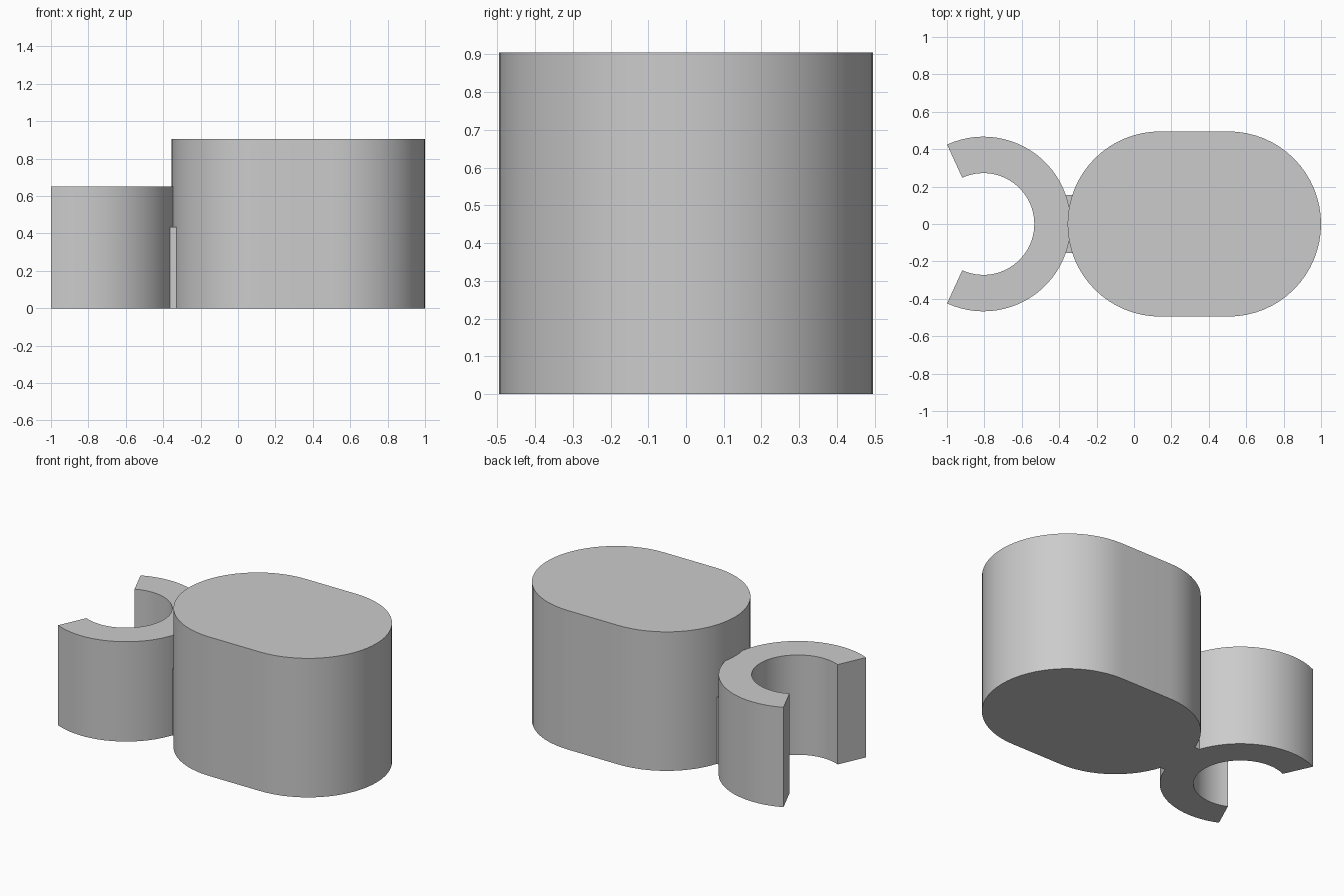
import bpy, bmesh
from math import cos, sin, pi, radians

cube = bpy.data.objects.get("Cube")
if cube:
    bpy.data.objects.remove(cube, do_unlink=True)

grey = bpy.data.materials.new("light_grey")
grey.use_nodes = True
colour = (0.6, 0.6, 0.6, 1)
grey.diffuse_color = colour
grey.node_tree.nodes["Principled BSDF"].inputs["Base Color"].default_value = colour


def arc(cx, radius, start, end, steps):
    """Points on an arc centred on (cx, 0), angles in degrees."""
    angles = [radians(start + (end - start) * i / steps) for i in range(steps + 1)]
    return [(cx + radius * cos(a), radius * sin(a)) for a in angles]


def prism(name, outline, height):
    """Extrude a counter-clockwise outline up from the floor."""
    bm = bmesh.new()
    base = bm.faces.new([bm.verts.new((x, y, 0)) for x, y in outline])
    top = bmesh.ops.extrude_face_region(bm, geom=[base], use_keep_orig=True)["geom"]
    bmesh.ops.translate(bm, vec=(0, 0, height),
                        verts=[v for v in top if isinstance(v, bmesh.types.BMVert)])
    bmesh.ops.recalc_face_normals(bm, faces=bm.faces)
    mesh = bpy.data.meshes.new(name)
    bm.to_mesh(mesh)
    bm.free()
    mesh.materials.append(grey)
    obj = bpy.data.objects.new(name, mesh)
    bpy.context.collection.objects.link(obj)
    bpy.ops.object.select_all(action="DESELECT")
    obj.select_set(True)
    bpy.context.view_layer.objects.active = obj
    bpy.ops.object.shade_smooth_by_angle(angle=radians(30))
    return obj


# Main body: solid block with two rounded ends
prism("body", arc(0.505, 0.495, -90, 90, 32) + arc(0.14, 0.495, 90, 270, 32), 0.905)

# Open ring clip facing away from the body
prism("clip", arc(-0.805, 0.467, -114.6, 114.6, 48)
      + arc(-0.805, 0.272, 114.6, -114.6, 48), 0.65)

# Short web joining the clip to the body
prism("web", [(-0.367, -0.155), (-0.33, -0.155), (-0.33, 0.155), (-0.367, 0.155)], 0.435)
